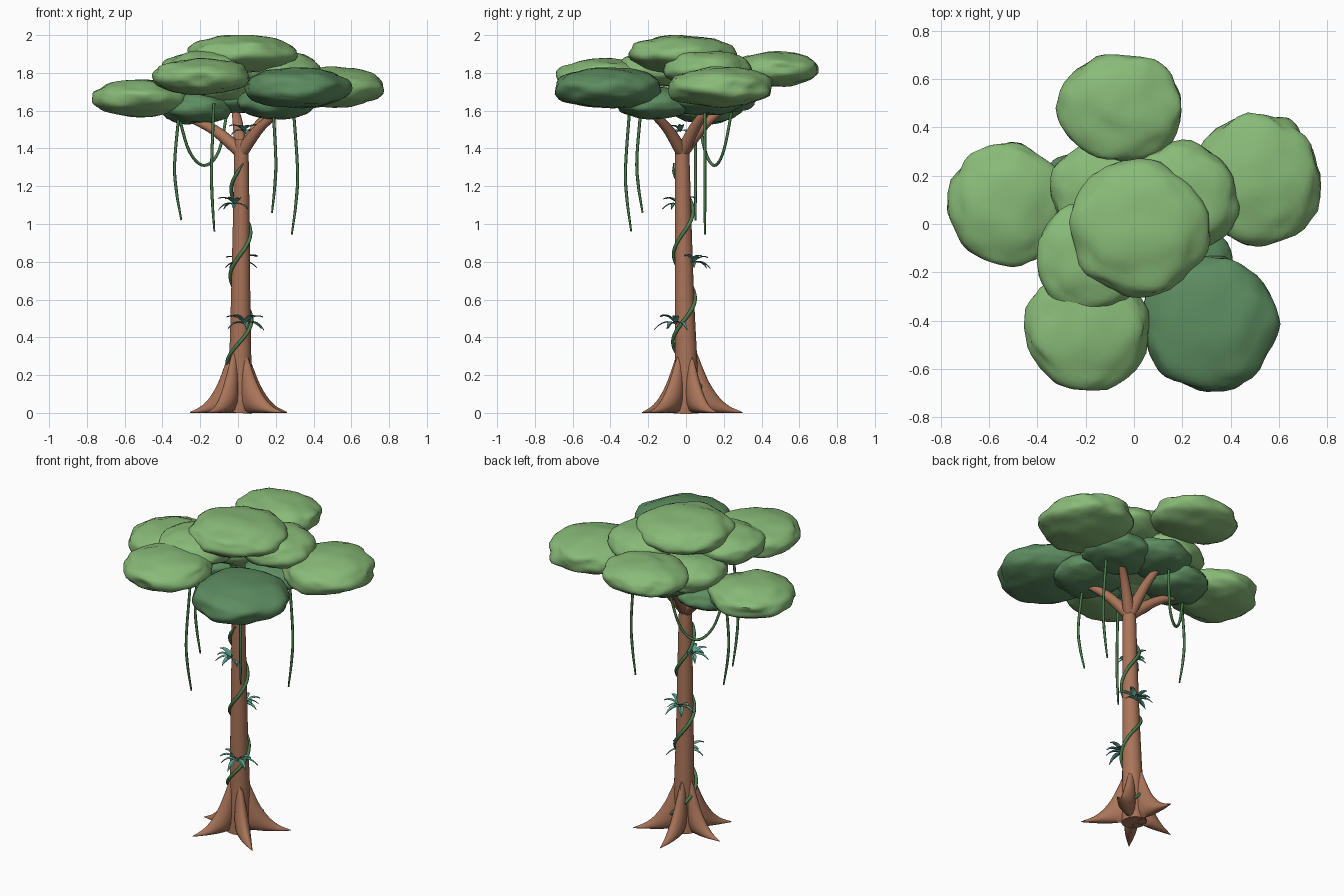
import bpy, bmesh, math, random
from mathutils import Vector, noise

if "Cube" in bpy.data.objects:
    bpy.data.objects.remove(bpy.data.objects["Cube"])

random.seed(4)


def material(name, rgb):
    m = bpy.data.materials.new(name)
    m.diffuse_color = (*rgb, 1)
    m.use_nodes = True
    m.node_tree.nodes["Principled BSDF"].inputs["Base Color"].default_value = m.diffuse_color
    return m


BARK = material("bark brown", (0.40, 0.175, 0.10))
LEAF = material("leaf green", (0.25, 0.495, 0.188))
DARK = material("deep leaf green", (0.11, 0.265, 0.118))
VINE = material("vine green", (0.07, 0.20, 0.075))
FERN = material("fern teal", (0.10, 0.36, 0.28))


def finish(bm, name, mat, angle=50):
    bmesh.ops.recalc_face_normals(bm, faces=bm.faces)
    me = bpy.data.meshes.new(name)
    bm.to_mesh(me)
    bm.free()
    me.materials.append(mat)
    ob = bpy.data.objects.new(name, me)
    bpy.context.collection.objects.link(ob)
    bpy.ops.object.select_all(action='DESELECT')
    ob.select_set(True)
    bpy.context.view_layer.objects.active = ob
    bpy.ops.object.shade_smooth_by_angle(angle=math.radians(angle))
    return ob


def loft(bm, rings):
    rows = [[bm.verts.new(p) for p in r] for r in rings]
    n = len(rows[0])
    for a, b in zip(rows, rows[1:]):
        for i in range(n):
            j = (i + 1) % n
            bm.faces.new((a[i], a[j], b[j], b[i]))
    bm.faces.new(rows[0][::-1])
    bm.faces.new(rows[-1])


def smooth_path(pts, steps=6):
    # Catmull-Rom through 4D points (x, y, z, radius)
    P = [Vector(p) for p in pts]
    P = [P[0] * 2 - P[1]] + P + [P[-1] * 2 - P[-2]]
    out = []
    for i in range(1, len(P) - 2):
        a, b, c, d = P[i - 1:i + 3]
        for s in range(steps):
            t = s / steps
            out.append(0.5 * (2 * b + (c - a) * t + (2 * a - 5 * b + 4 * c - d) * t * t
                              + (3 * b - a - 3 * c + d) * t ** 3))
    return out + [P[-2]]


def tube(name, pts, mat, sides=8, steps=6):
    path = smooth_path(pts, steps)
    pos = [p.to_3d() for p in path]
    rings, side = [], None
    for i, p in enumerate(pos):
        d = (pos[min(i + 1, len(pos) - 1)] - pos[max(i - 1, 0)]).normalized()
        if side is None:
            side = d.orthogonal()
        side = (side - d * side.dot(d)).normalized()
        up = d.cross(side)
        rings.append([p + (side * math.cos(a) + up * math.sin(a)) * path[i][3]
                      for a in (math.tau * k / sides for k in range(sides))])
    bm = bmesh.new()
    loft(bm, rings)
    return finish(bm, name, mat)


# Trunk
tube("trunk", [(0, 0, 0, .072), (.008, 0, .12, .066), (.012, 0, .3, .059), (.014, -.008, .6, .052),
               (.017, -.015, 1.0, .045), (.018, -.02, 1.35, .039), (.018, -.02, 1.45, .034)],
     BARK, 20)

# Buttress roots: tall fins with a concave top edge
for n, (deg, length) in enumerate([(28, .305), (99, .30), (170, .255), (-120, .28), (-43, .305)]):
    a = math.radians(deg)
    out, across = Vector((math.cos(a), math.sin(a), 0)), Vector((-math.sin(a), math.cos(a), 0))
    path = smooth_path([(.0, .40, .026, 0), (.05, .335, .034, 0), (.085, .25, .042, 0), (.125, .16, .042, 0),
                        (.175, .085, .034, 0), (.23, .036, .021, 0), (.3, .004, .002, 0)], 4)
    rings = []
    for r, h, w, _ in path:
        ring = []
        for k in range(14):
            t = math.tau * k / 14
            f = .5 + .5 * math.cos(t)
            bend = .02 * (r / .3) ** 2 * (-1) ** n
            ring.append(out * (r * length / .3) + across * (w * math.sin(t) * (1.2 - .6 * f) + bend)
                        + Vector((0, 0, h * f)))
        rings.append(ring)
    bm = bmesh.new()
    loft(bm, rings)
    finish(bm, f"buttress_root_{n}", BARK)

# Branches
top = Vector((.018, -.02, 1.38))
for n, (x, y, z) in enumerate([(-.27, .10, 1.565), (.21, -.18, 1.585), (.21, .13, 1.62), (-.02, .22, 1.63)]):
    m = top.lerp(Vector((x, y, z)), .5) + Vector((0, 0, .025))
    tube(f"branch_{n}", [(*top, .036), (*m, .028), (x, y, z, .017)], BARK, 10)


# Foliage pads: x, y, z, half sizes, colour
def pad(name, c, size, mat):
    bm = bmesh.new()
    bmesh.ops.create_icosphere(bm, subdivisions=4, radius=1)
    seed = Vector(c) * 13
    for v in bm.verts:
        p = v.co.copy()
        k = 1 + .10 * noise.noise(p * 1.7 + seed) + .05 * noise.noise(p * 3.5 + seed)
        p.z = math.copysign(abs(p.z) ** .88, p.z)
        v.co = Vector([c[i] + p[i] * k * size[i] for i in range(3)])
    finish(bm, name, mat, 60)


for n, (x, y, z, sx, sy, sz, mat) in enumerate([
        (.02, -.02, 1.90, .285, .28, .10, LEAF),
        (-.055, .48, 1.82, .255, .225, .092, LEAF),
        (.51, .185, 1.725, .265, .275, .105, LEAF),
        (-.525, .085, 1.665, .25, .255, .098, LEAF),
        (-.195, -.43, 1.78, .26, .26, .093, LEAF),
        (.31, -.415, 1.72, .275, .285, .108, DARK),
        (.20, .11, 1.82, .23, .225, .10, LEAF),
        (-.18, -.14, 1.82, .225, .23, .095, LEAF),
        (-.12, .14, 1.735, .225, .205, .10, LEAF),
        (-.22, .11, 1.615, .19, .185, .085, DARK),
        (.20, -.17, 1.64, .205, .205, .085, DARK),
        (.21, .11, 1.66, .205, .19, .085, DARK),
        (-.01, .20, 1.67, .185, .18, .08, DARK)]):
    pad(f"foliage_pad_{n}", (x, y, z), (sx, sy, sz), mat)

# Climbing vine
helix = []
for i in range(60):
    z = .08 + 1.24 * i / 59
    a = math.radians(-90 + 360 * (z - .38) / .46)
    r = .062 + .025 * max(0, 1 - z / .5) - .010 * z
    helix.append((.014 + r * math.cos(a), -.013 * z + r * math.sin(a), z, .010 if i < 58 else .005))
tube("climbing_vine", helix, VINE, 8, 3)

# Hanging vines and one looped vine
R = .008
for n, (x, y, z, bx, by) in enumerate([(-.30, .05, 1.02, -.035, 0), (-.125, -.29, .96, -.015, -.03),
                                       (.18, -.23, 1.06, .02, -.03), (.285, .10, .945, .03, 0)]):
    h = 1.64 - z
    tube(f"hanging_vine_{n}", [(x + bx * .2, y + by * .2, 1.64, R), (x + bx, y + by, z + h * .5, R),
                               (x + bx * .75, y + by * .75, z + h * .25, R), (x, y, z, R * .6)], VINE)
tube("looped_vine", [(-.32, .06, 1.60, R), (-.26, .10, 1.39, R), (-.18, .15, 1.31, R),
                     (-.10, .20, 1.39, R), (-.05, .25, 1.64, R)], VINE)


# Ferns: arching pointed leaves radiating from the bark
def fern(name, base, deg, size):
    bm = bmesh.new()
    a0 = math.radians(deg)
    for k in range(8):
        a = a0 + math.radians(-110 + 220 * k / 7) + random.uniform(-.12, .12)
        d = Vector((math.cos(a), math.sin(a), 0))
        s = Vector((-d.y, d.x, 0))
        L = size * random.uniform(.85, 1.1)
        lift = .45 if k % 2 else .95
        prev = None
        for i in range(6):
            t = i / 5
            c = Vector(base) + d * L * t + Vector((0, 0, L * (lift * 1.3 * t - .85 * t * t)))
            w = .0165 * math.sin(math.pi * (.12 + .86 * t))
            row = [bm.verts.new(c - s * w + Vector((0, 0, .004))), bm.verts.new(c - Vector((0, 0, .002))),
                   bm.verts.new(c + s * w + Vector((0, 0, .004)))]
            if prev:
                for j in range(2):
                    bm.faces.new((prev[j], prev[j + 1], row[j + 1], row[j]))
            prev = row
    bmesh.ops.solidify(bm, geom=bm.faces[:], thickness=.003)
    finish(bm, name, FERN, 40)


fern("fern_low", (.035, -.055, .47), -75, .11)
fern("fern_middle", (.015, .035, .79), 80, .095)
fern("fern_high", (-.015, -.04, 1.10), 215, .09)
fern("fern_fork", (.03, -.03, 1.49), -70, .075)
